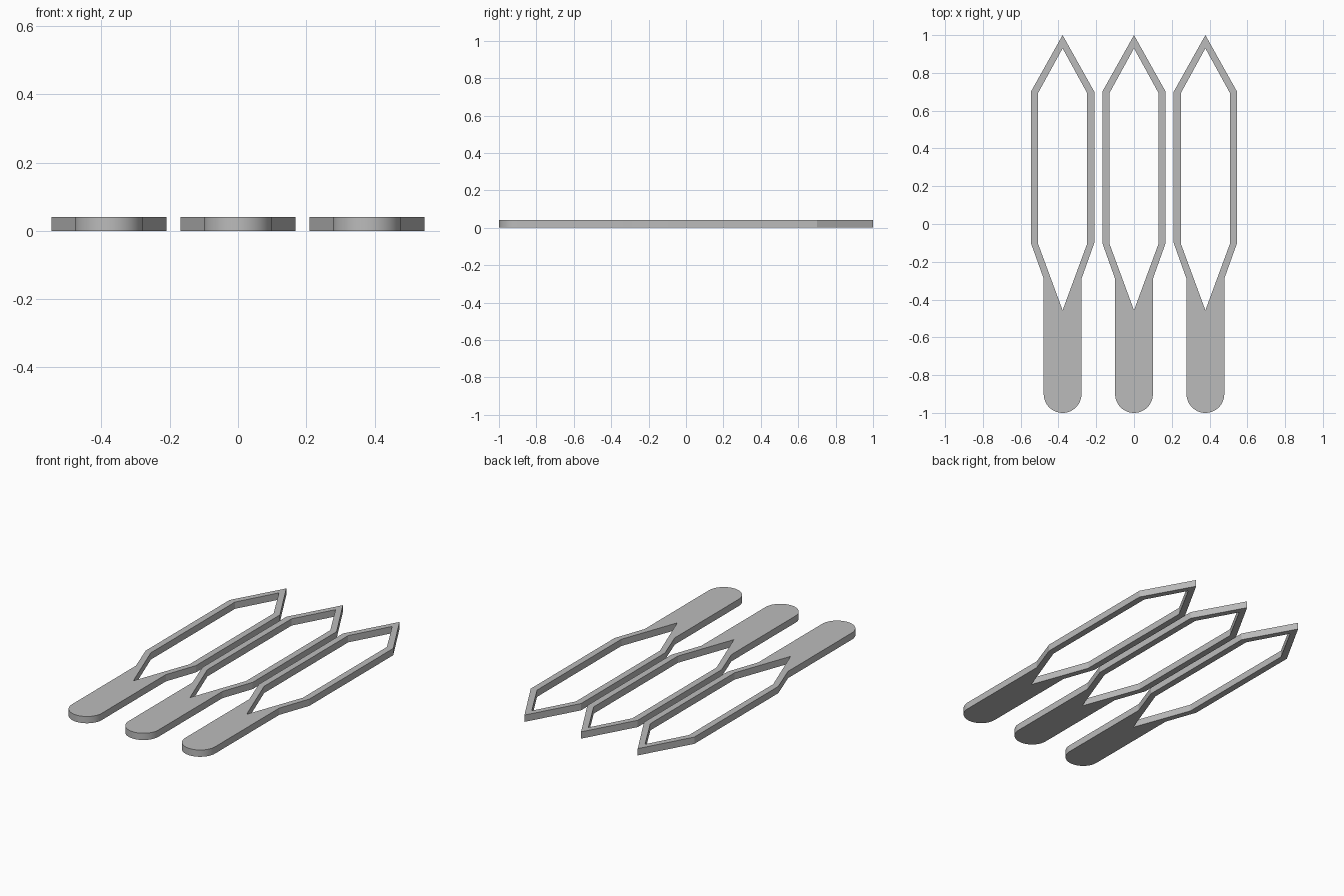
import bpy, bmesh, math

if "Cube" in bpy.data.objects:
    bpy.data.objects.remove(bpy.data.objects["Cube"])

THICK = 0.041
SPACING = 0.378
R = 0.10  # handle half width

metal = bpy.data.materials.new("plain grey")
metal.diffuse_color = (0.5, 0.5, 0.5, 1)
metal.use_nodes = True
metal.node_tree.nodes["Principled BSDF"].inputs["Base Color"].default_value = metal.diffuse_color


def mirrored(half):
    """Close a right-hand outline (running from axis to axis) by mirroring it."""
    return half + [(-x, y) for x, y in reversed(half) if x > 1e-6]


# Outer outline: pointed tip, straight sides, waist, rounded handle end
arc = [(R * math.cos(a), -1 + R - R * math.sin(a))
       for a in (math.pi / 2 * i / 16 for i in range(17))]
outer = mirrored([(0, 1), (0.168, 0.70), (0.168, -0.10), (R, -0.29)] + arc)
# Pointed window
inner = mirrored([(0, 0.93), (0.129, 0.695), (0.129, -0.107), (0, -0.457)])


def paddle(name, x):
    bm = bmesh.new()
    edges = []
    for loop in (outer, inner):
        vs = [bm.verts.new((px + x, py, 0)) for px, py in loop]
        edges += [bm.edges.new((v, vs[i - 1])) for i, v in enumerate(vs)]
    # Fill between the outlines and extrude to thickness
    bmesh.ops.triangle_fill(bm, use_beauty=True, use_dissolve=False, edges=edges)
    ext = bmesh.ops.extrude_face_region(bm, geom=bm.faces[:], use_keep_orig=True)
    top = [g for g in ext["geom"] if isinstance(g, bmesh.types.BMVert)]
    bmesh.ops.translate(bm, verts=top, vec=(0, 0, THICK))
    bmesh.ops.recalc_face_normals(bm, faces=bm.faces[:])
    me = bpy.data.meshes.new(name)
    bm.to_mesh(me)
    bm.free()
    me.materials.append(metal)
    ob = bpy.data.objects.new(name, me)
    bpy.context.collection.objects.link(ob)
    # Smooth rounded end, crisp edges elsewhere
    bpy.ops.object.select_all(action='DESELECT')
    bpy.context.view_layer.objects.active = ob
    ob.select_set(True)
    bpy.ops.object.shade_smooth_by_angle(angle=math.radians(15))


for label, i in (("left", -1), ("middle", 0), ("right", 1)):
    paddle(label + "_paddle", i * SPACING)
